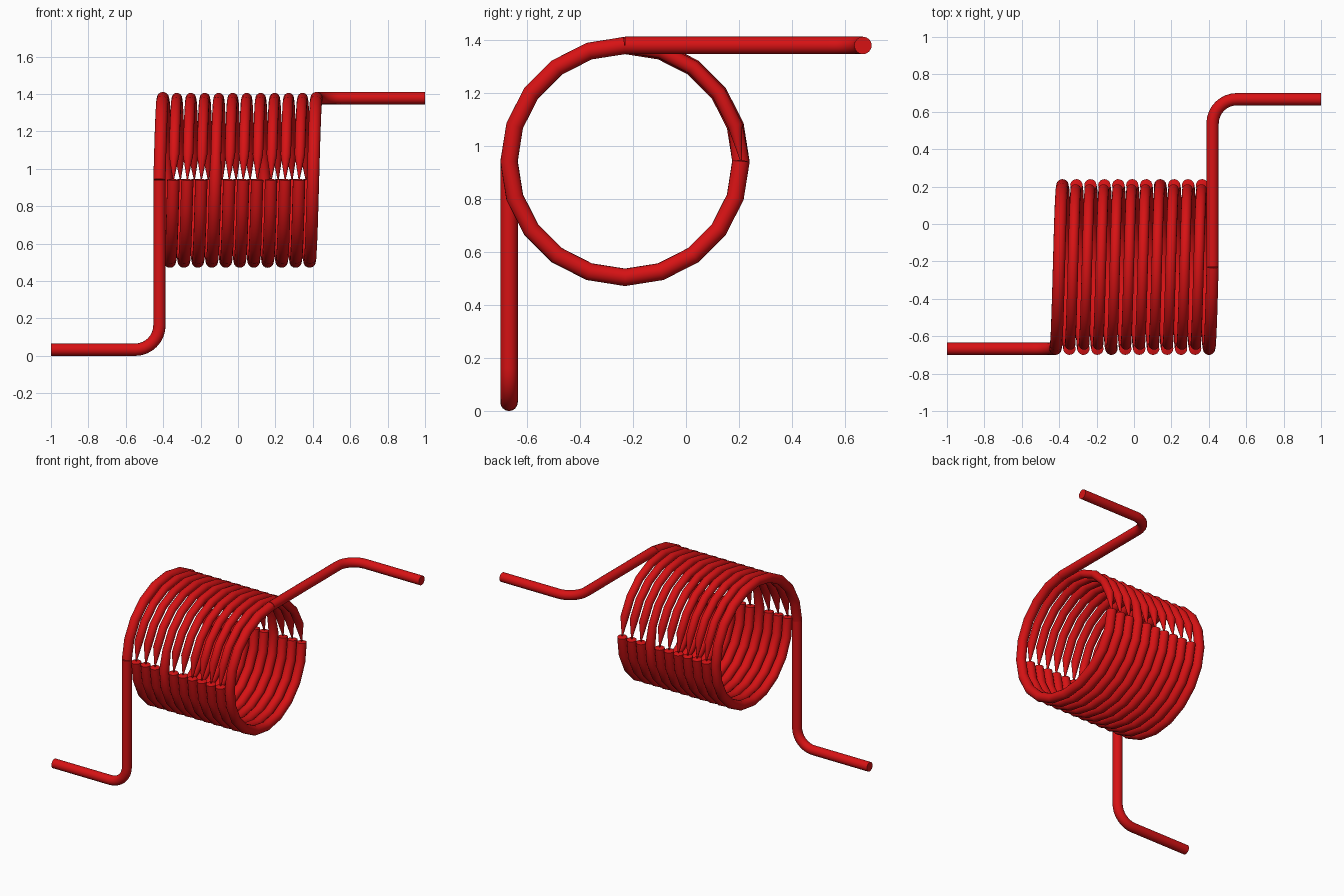
import bpy
import math
from mathutils import Vector

cube = bpy.data.objects.get("Cube")
if cube:
    bpy.data.objects.remove(cube, do_unlink=True)

WIRE = 0.033            # wire radius
COIL = 0.437            # mean coil radius
CY, CZ = -0.23, 0.941   # coil axis
X0, X1 = -0.42, 0.42    # coil ends
TURNS, STEPS = 11.25, 20
BEND = 0.13

red = bpy.data.materials.new("red_wire")
red.use_nodes = True
red.diffuse_color = (0.68, 0.006, 0.007, 1)
red.node_tree.nodes["Principled BSDF"].inputs["Base Color"].default_value = red.diffuse_color


def coil_point(turn):
    a = turn * math.tau
    return Vector((X0 + (X1 - X0) * turn / TURNS,
                   CY - COIL * math.cos(a), CZ + COIL * math.sin(a)))


def elbow(corner, d_in, d_out, n=8):
    """Quarter bend from direction d_in to direction d_out."""
    corner, d_in, d_out = Vector(corner), Vector(d_in), Vector(d_out)
    centre = corner + (d_out - d_in) * BEND
    return [centre + BEND * (d_in * math.sin(t) - d_out * math.cos(t))
            for t in (i / n * math.pi / 2 for i in range(n + 1))]


def make_wire(name, points):
    """Sweep a round wire along (position, radius factor) points."""
    curve = bpy.data.curves.new(name, "CURVE")
    curve.dimensions = "3D"
    curve.bevel_depth = WIRE
    curve.bevel_resolution = 6
    curve.use_fill_caps = True
    spline = curve.splines.new("POLY")
    spline.points.add(len(points) - 1)
    for p, (co, r) in zip(spline.points, points):
        p.co = (*co, 1)
        p.radius = r
    obj = bpy.data.objects.new(name, curve)
    bpy.context.collection.objects.link(obj)
    curve.materials.append(red)
    bpy.ops.object.select_all(action="DESELECT")
    obj.select_set(True)
    bpy.context.view_layer.objects.active = obj
    bpy.ops.object.convert(target="MESH")
    bpy.ops.object.shade_smooth_by_angle(angle=math.radians(40))


# Coil: upper arcs of the inner turns are slimmer and narrow to a tip at mid height
coil = []
for i in range(int(TURNS * STEPS) + 1):
    turn = i / STEPS
    k, phase = divmod(i, STEPS)
    inner = 1 <= k <= 10
    upper = 0 < phase < STEPS // 2
    if inner and phase == STEPS // 2 and k != 7:
        coil.append((coil_point(turn - 0.002), 0.12))
    coil.append((coil_point(turn), 0.85 if inner and upper else 1))
    if inner and phase == 0 and k != 4:
        coil.append((coil_point(turn + 0.002), 0.12))
make_wire("coil", coil)

# Lower leg: foot along x, then up to the front of the coil
lower = [Vector((-1, CY - COIL, WIRE))]
lower += elbow((X0, CY - COIL, WIRE), (1, 0, 0), (0, 0, 1))
lower.append(coil_point(0))
make_wire("lower_leg", [(p, 1) for p in lower])

# Upper leg: back from the top of the coil, then out along x
upper_leg = [coil_point(TURNS)]
upper_leg += elbow((X1, CY - 0 + 0.897, CZ + COIL), (0, 1, 0), (1, 0, 0))
upper_leg.append(Vector((1, CY + 0.897, CZ + COIL)))
make_wire("upper_leg", [(p, 1) for p in upper_leg])
